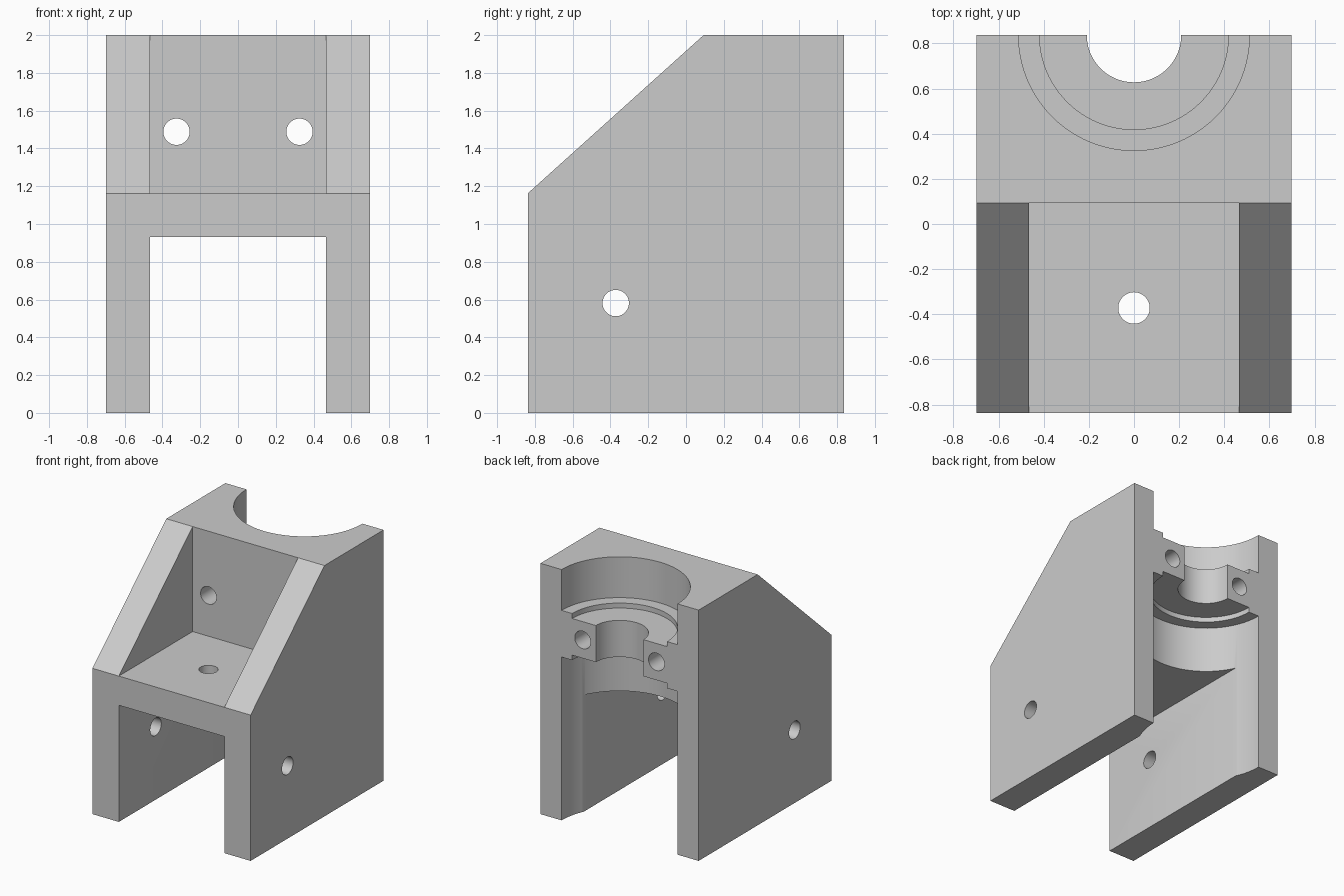
import bpy, bmesh
from math import pi
from mathutils import Matrix, Vector

cube = bpy.data.objects.get("Cube")
if cube:
    bpy.data.objects.remove(cube, do_unlink=True)

U = 2 / 43                                 # one grid step of the part
W, D, H = 15 * U, 18 * U, 2.0              # half width, half depth, height
SLOT, FLOOR_LOW, FLOOR_TOP = 10 * U, 20 * U, 25 * U
POCKET_BACK = 2 * U
HOLE = 1.5 * U

grey = bpy.data.materials.new("light grey")
grey.use_nodes = True
colour = (0.6, 0.6, 0.6, 1)
grey.diffuse_color = colour
grey.node_tree.nodes["Principled BSDF"].inputs["Base Color"].default_value = colour


def finish(name, bm):
    bmesh.ops.recalc_face_normals(bm, faces=bm.faces)
    mesh = bpy.data.meshes.new(name)
    bm.to_mesh(mesh)
    bm.free()
    mesh.materials.append(grey)
    obj = bpy.data.objects.new(name, mesh)
    bpy.context.collection.objects.link(obj)
    return obj


def box(name, lo, hi):
    lo, hi = Vector(lo), Vector(hi)
    bm = bmesh.new()
    bmesh.ops.create_cube(bm, size=1, matrix=Matrix.Translation((lo + hi) / 2)
                          @ Matrix.Diagonal((*(hi - lo), 1)))
    return finish(name, bm)


def cylinder(name, radius, centre, length, axis="Z", sides=96):
    turn = {"X": Matrix.Rotation(pi / 2, 4, "Y"),
            "Y": Matrix.Rotation(pi / 2, 4, "X"), "Z": Matrix()}[axis]
    bm = bmesh.new()
    bmesh.ops.create_cone(bm, cap_ends=True, segments=sides, radius1=radius,
                          radius2=radius, depth=length,
                          matrix=Matrix.Translation(centre) @ turn)
    return finish(name, bm)


def bore(name, radius, low, high):
    return cylinder(name, radius, (0, D, (low + high) / 2), high - low)


# Bracket body: side profile with sloped front, extruded across the width
profile = [(-D, 0), (D, 0), (D, H), (POCKET_BACK, H), (-D, FLOOR_TOP)]
bm = bmesh.new()
side = bm.faces.new([bm.verts.new((-W, y, z)) for y, z in profile])
ext = bmesh.ops.extrude_face_region(bm, geom=[side])
bmesh.ops.translate(bm, vec=(2 * W, 0, 0),
                    verts=[v for v in ext["geom"] if isinstance(v, bmesh.types.BMVert)])
body = finish("bearing_bracket", bm)

# Lower slot and upper front pocket
cutters = [
    box("slot_cutter", (-SLOT, -1, -0.2), (SLOT, 1, FLOOR_LOW)),
    box("pocket_cutter", (-SLOT, -1, FLOOR_TOP), (SLOT, POCKET_BACK, 2.2)),
]
# Half-round bearing seats above and below the web, with relief recesses
SEAT_LOW, SEAT_TOP, RELIEF = 28 * U, 36 * U, 0.04
cutters += [
    bore("lower_seat_cutter", 11 * U, -0.2, SEAT_LOW),
    bore("upper_seat_cutter", 11 * U, SEAT_TOP, 2.2),
    bore("lower_relief_cutter", 9 * U, SEAT_LOW - 0.1, SEAT_LOW + RELIEF),
    bore("upper_relief_cutter", 9 * U, SEAT_TOP - RELIEF, SEAT_TOP + 0.1),
    bore("shaft_cutter", 4.5 * U, 1.2, 1.8),
]
# Screw holes through the web, the side walls and the floor
for x in (-7 * U, 7 * U):
    cutters.append(cylinder("web_hole_cutter", HOLE, (x, 0.5, 32 * U), 1.4, "Y", 48))
cutters.append(cylinder("wall_hole_cutter", HOLE, (0, -8 * U, 12.5 * U), 2, "X", 48))
cutters.append(cylinder("floor_hole_cutter", HOLE, (0, -8 * U, 22.5 * U), 0.6, "Z", 48))

bpy.ops.object.select_all(action="DESELECT")
bpy.context.view_layer.objects.active = body
body.select_set(True)
for cutter in cutters:
    cutter.hide_render = True
    mod = body.modifiers.new(cutter.name, "BOOLEAN")
    mod.operation, mod.solver, mod.object = "DIFFERENCE", "EXACT", cutter
    bpy.ops.object.modifier_apply(modifier=mod.name)
    bpy.data.objects.remove(cutter, do_unlink=True)

bpy.ops.object.shade_smooth_by_angle(angle=pi / 6)
